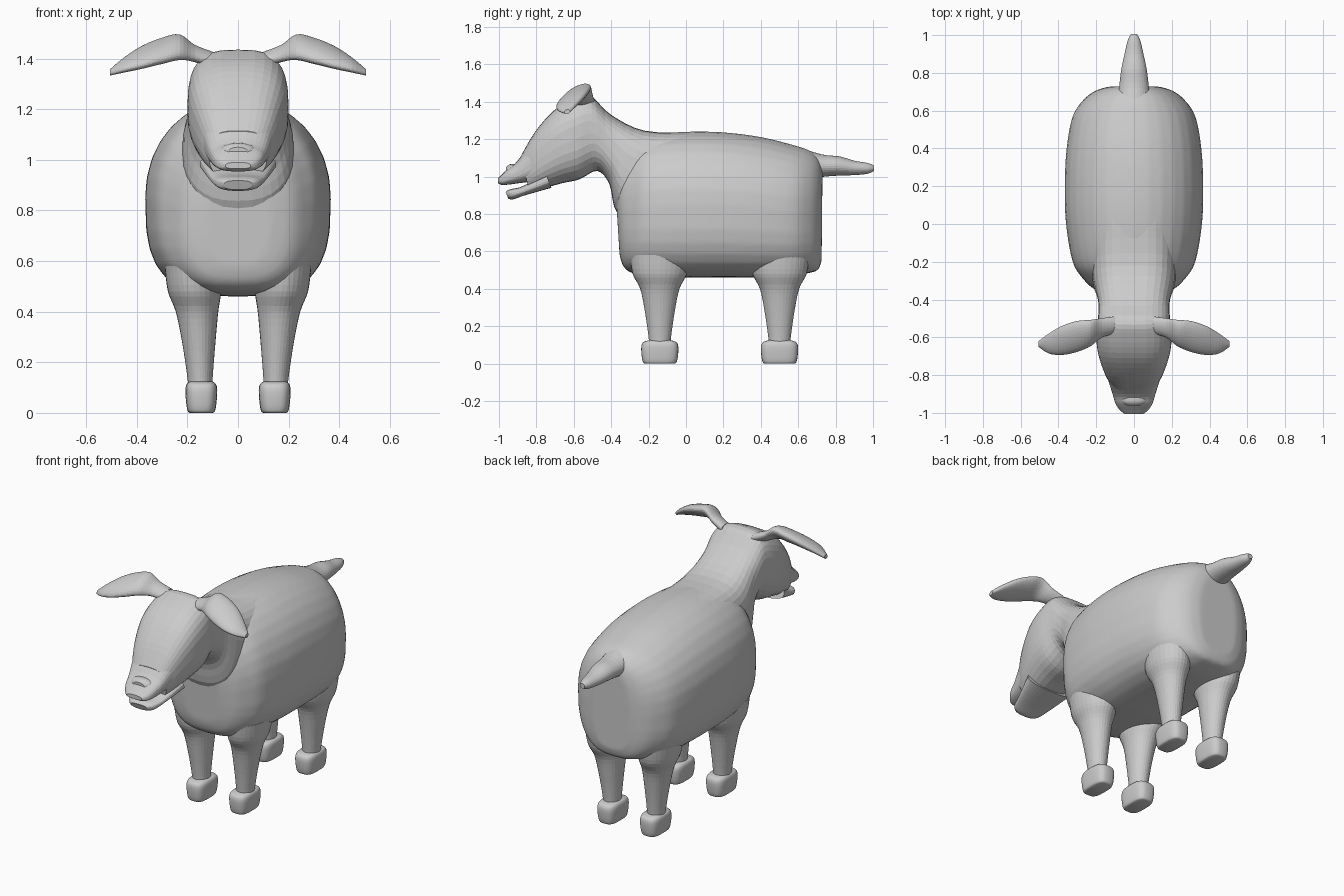
import bpy, bmesh, math
from mathutils import Vector

if "Cube" in bpy.data.objects:
    bpy.data.objects.remove(bpy.data.objects["Cube"])

gray = bpy.data.materials.new("plain gray")
gray.diffuse_color = (0.6, 0.6, 0.6, 1)
gray.use_nodes = True
gray.node_tree.nodes["Principled BSDF"].inputs["Base Color"].default_value = gray.diffuse_color
SIDES = 32


def spline(rows, steps=4):
    """Catmull-Rom interpolation of a list of equal-length tuples."""
    rows = [Vector(r) for r in rows]
    out = []
    for i in range(len(rows) - 1):
        a, b, c, d = (rows[max(i - 1, 0)], rows[i], rows[i + 1],
                      rows[min(i + 2, len(rows) - 1)])
        for s in range(steps):
            t = s / steps
            out.append(0.5 * (2 * b + (c - a) * t + (2 * a - 5 * b + 4 * c - d) * t * t
                              + (3 * b - a - 3 * c + d) * t ** 3))
    return out + [rows[-1]]


def power(v, e):
    return math.copysign(abs(v) ** (2 / e), v)


def loft(name, rings, up=2.0, down=2.0):
    """Skin closed rings; each is (centre, half height vector, half width vector)."""
    bm = bmesh.new()
    loops = []
    for c, v, u in rings:
        loop = []
        for k in range(SIDES):
            a = 2 * math.pi * k / SIDES
            e = up if math.sin(a) >= 0 else down
            loop.append(bm.verts.new(c + u * power(math.cos(a), e) + v * power(math.sin(a), e)))
        loops.append(loop)
    for p, q in zip(loops, loops[1:]):
        for k in range(SIDES):
            j = (k + 1) % SIDES
            bm.faces.new((p[k], p[j], q[j], q[k]))
    bm.faces.new(loops[0][::-1])
    bm.faces.new(loops[-1])
    bmesh.ops.recalc_face_normals(bm, faces=bm.faces)
    me = bpy.data.meshes.new(name)
    bm.to_mesh(me)
    bm.free()
    me.materials.append(gray)
    ob = bpy.data.objects.new(name, me)
    bpy.context.collection.objects.link(ob)
    return ob


def side_loft(name, rows, up=2.0, down=2.0):
    """Rows: top y, top z, bottom y, bottom z, half width."""
    rings = []
    for yt, zt, yb, zb, w in spline(rows):
        t, b = Vector((0, yt, zt)), Vector((0, yb, zb))
        rings.append(((t + b) / 2, (t - b) / 2, Vector((w, 0, 0))))
    return loft(name, rings, up, down)


def upright_loft(name, rows, e=2.0):
    """Rows: x, y, z, half x, half y."""
    rings = [(Vector((x, y, z)), Vector((0, ry, 0)), Vector((rx, 0, 0)))
             for x, y, z, rx, ry in spline(rows)]
    return loft(name, rings, e, e)


# Barrel
parts = [side_loft("body", [
    (-.38, .98, -.355, .58, .13), (-.355, 1.10, -.335, .52, .21), (-.29, 1.17, -.29, .485, .27),
    (-.2, 1.22, -.2, .47, .325), (0, 1.24, 0, .46, .36), (.2, 1.237, .2, .46, .367),
    (.4, 1.212, .4, .46, .357), (.57, 1.17, .57, .468, .325), (.66, 1.14, .66, .485, .265),
    (.71, 1.10, .705, .50, .20), (.73, 1.05, .725, .55, .13)], 2.1, 3.0)]

# Neck and skull
parts.append(side_loft("neck_and_head", [
    (.05, 1.235, -.2, .70, .22), (-.22, 1.245, -.365, .80, .22), (-.40, 1.33, -.41, .96, .19),
    (-.51, 1.43, -.475, 1.03, .19), (-.60, 1.415, -.57, .985, .20),
    (-.71, 1.35, -.66, .965, .19), (-.81, 1.235, -.77, .935, .155),
    (-.88, 1.115, -.84, .92, .115)], 3.0, 2.5))

# Muzzle and lower jaw, parted by the mouth
parts.append(side_loft("muzzle", [
    (-.80, 1.23, -.77, .98, .15), (-.90, 1.085, -.89, .965, .115),
    (-.95, 1.045, -.95, .957, .098), (-.985, 1.01, -.985, .955, .075),
    (-1.005, .99, -1.005, .965, .05)], 2.5, 3))
parts.append(side_loft("jaw", [
    (-.75, 1.02, -.72, .94, .15), (-.87, .95, -.86, .90, .11),
    (-.94, .932, -.925, .878, .085), (-.965, .918, -.95, .882, .055)], 3, 2.5))
# Nose ridge
parts.append(side_loft("nose", [
    (-.90, 1.065, -.88, 1.02, .07), (-.94, 1.066, -.94, 1.01, .065),
    (-.962, 1.05, -.962, 1.01, .04)]))

# Tail
parts.append(side_loft("tail", [
    (.55, 1.175, .62, .97, .10), (.72, 1.12, .71, .995, .08), (.82, 1.108, .81, 1.005, .068),
    (.90, 1.085, .90, 1.008, .05), (.97, 1.073, .97, 1.015, .034),
    (1.005, 1.06, 1.005, 1.03, .016)]))

for s in (1, -1):
    # Legs, flared where they meet the belly
    for y in (-.14, .5):
        parts.append(upright_loft("leg", [
            (s * .148, y, .06, .045, .055), (s * .15, y, .14, .05, .06),
            (s * .155, y, .28, .066, .08), (s * .162, y, .40, .084, .105),
            (s * .172, y, .48, .105, .145), (s * .18, y, .58, .11, .16)]))
    # Drooping ears: x, rear y z, front y z, thickness
    rings = []
    for x, yr, zr, yf, zf, t in spline([
            (.10, -.49, 1.41, -.58, 1.38, .03), (.17, -.50, 1.44, -.60, 1.40, .03),
            (.23, -.51, 1.485, -.645, 1.405, .036), (.30, -.515, 1.472, -.675, 1.39, .036),
            (.38, -.54, 1.44, -.692, 1.37, .032), (.45, -.58, 1.395, -.685, 1.355, .024),
            (.505, -.62, 1.352, -.65, 1.34, .012)]):
        r, f = Vector((s * x, yr, zr)), Vector((s * x, yf, zf))
        v = (r - f) / 2
        rings.append(((r + f) / 2, v, Vector((0, -v.z, v.y)).normalized() * t))
    parts.append(loft("ear", rings))

# Fuse everything above the feet into one soft skin
for o in bpy.context.view_layer.objects:
    o.select_set(o in parts)
skin = parts[0]
bpy.context.view_layer.objects.active = skin
bpy.ops.object.join()
skin.name = "animal_body"
m = skin.modifiers.new("fuse", 'REMESH')
m.mode = 'VOXEL'
m.voxel_size = 0.0125
m.use_smooth_shade = True
m = skin.modifiers.new("soften", 'SMOOTH')
m.factor = 0.5
m.iterations = 6

# Feet: rounded blocks
for s, side in ((1, "right"), (-1, "left")):
    for y, end in ((-.14, "front"), (.5, "rear")):
        foot = upright_loft(f"{end}_{side}_foot", [
            (s * .145, y, 0, .045, .08), (s * .145, y, .008, .054, .09),
            (s * .145, y, .04, .060, .097), (s * .145, y, .09, .063, .099),
            (s * .145, y, .115, .057, .088), (s * .145, y, .125, .042, .058)], 3.2)
        for p in foot.data.polygons:
            p.use_smooth = True
